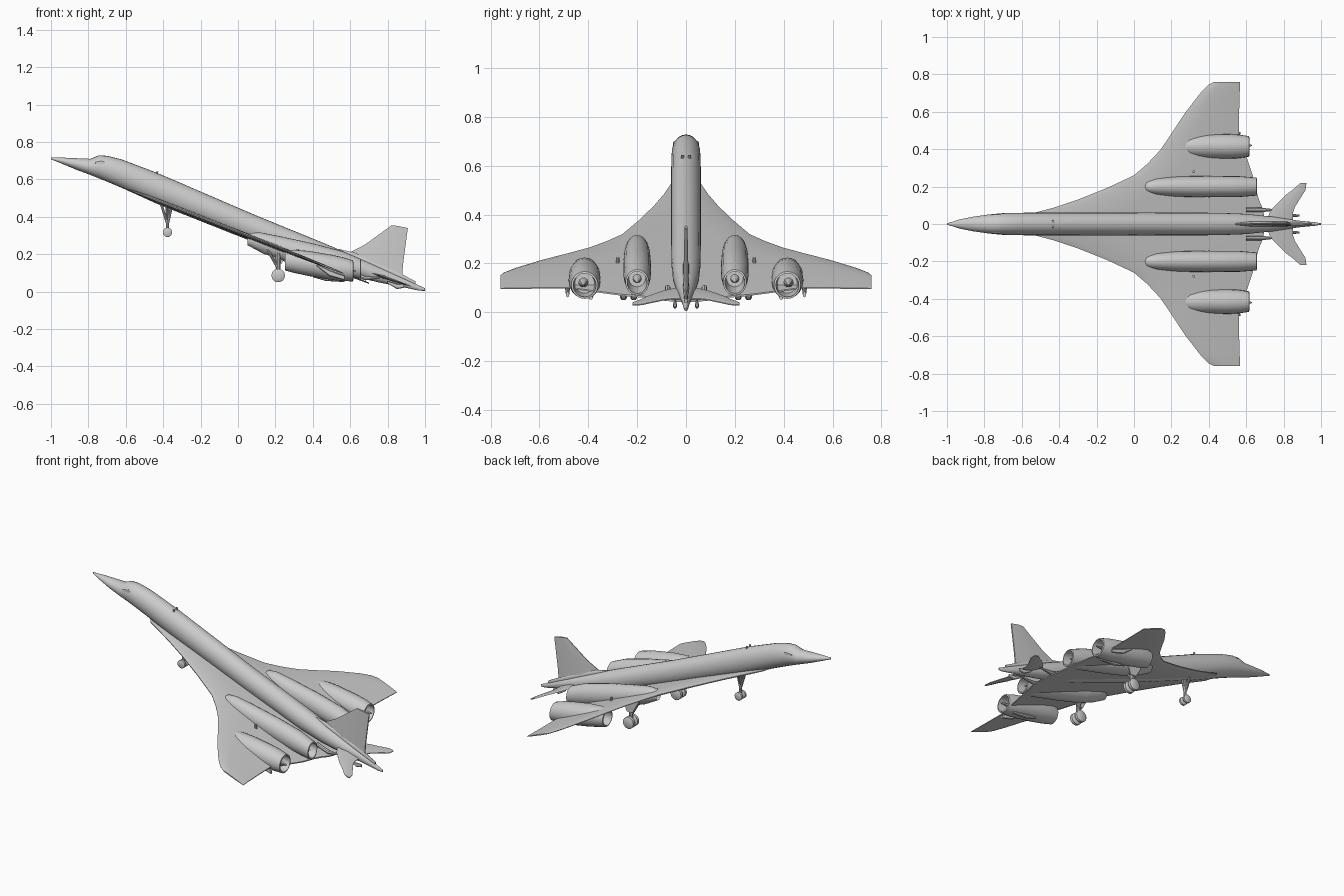
import bpy, bmesh, math
from mathutils import Vector


def make(name, verts, faces, angle=35):
    me = bpy.data.meshes.new(name)
    me.from_pydata(verts, [], faces)
    bm = bmesh.new()
    bm.from_mesh(me)
    bmesh.ops.recalc_face_normals(bm, faces=bm.faces)
    bm.to_mesh(me)
    bm.free()
    ob = bpy.data.objects.new(name, me)
    bpy.context.collection.objects.link(ob)
    bpy.ops.object.select_all(action='DESELECT')
    ob.select_set(True)
    bpy.context.view_layer.objects.active = ob
    bpy.ops.object.shade_smooth_by_angle(angle=math.radians(angle))
    return ob


def skin(name, rings, angle=35):
    """Join equal-length point rings into a closed, capped body."""
    n = len(rings[0])
    verts = [p for r in rings for p in r]
    faces = [(i * n + k, i * n + (k + 1) % n, (i + 1) * n + (k + 1) % n, (i + 1) * n + k)
             for i in range(len(rings) - 1) for k in range(n)]
    last = (len(rings) - 1) * n
    faces += [tuple(range(n))[::-1], tuple(range(last, last + n))]
    return make(name, verts, faces, angle)


def body(name, sections, y=0, n=20):
    """Loft of upright ellipses along x: (x, centre z, half width, half height)."""
    rings = [[(x, y + w * math.cos(2 * math.pi * k / n), z + h * math.sin(2 * math.pi * k / n))
              for k in range(n)] for x, z, w, h in sections]
    return skin(name, rings)


def rod(name, a, b, r1, r2, n=10):
    a, b = Vector(a), Vector(b)
    q = (b - a).to_track_quat('Z', 'Y')
    ring = lambda c, r: [tuple(c + q @ Vector((r * math.cos(2 * math.pi * k / n),
                         r * math.sin(2 * math.pi * k / n), 0))) for k in range(n)]
    return skin(name, [ring(a, r1), ring(b, r2)])


def wheel(name, x, y, z, r, w):
    n, rings = 18, []
    for dy, s in ((-.5, .75), (-.3, 1), (.3, 1), (.5, .75)):
        rings.append([(x + r * s * math.cos(2 * math.pi * k / n), y + dy * w,
                       z + r * s * math.sin(2 * math.pi * k / n)) for k in range(n)])
    return skin(name, rings)


def wing_z(x):
    return 0.318 - 0.39 * x


# Fuselage: x, top z, bottom z, half width
profile = [(-1, .718, .708, .003), (-.93, .716, .679, .025), (-.86, .713, .65, .039),
           (-.79, .71, .624, .049), (-.745, .728, .606, .054), (-.70, .726, .588, .058),
           (-.62, .706, .554, .06), (-.43, .634, .468, .061), (.09, .41, .262, .061),
           (.45, .263, .128, .06), (.6, .2, .084, .054), (.75, .134, .05, .038),
           (.88, .074, .024, .018), (.97, .032, .005, .009), (1, .018, .004, .004)]
body("fuselage", [(x, (t + b) / 2, w, (t - b) / 2) for x, t, b, w in profile], n=24)

# Cockpit windows as slightly raised panes
for s in (-1, 1):
    body("cockpit_window", [(-.765, .69, .004, .004), (-.73, .688, .008, .014),
                            (-.69, .68, .004, .008)], y=s * .046, n=8)

# Delta wing: y, leading x, trailing x, half thickness
stations = [(0, -.6, .70, .014), (.05, -.57, .695, .014), (.09, -.42, .685, .014),
            (.13, -.30, .668, .014), (.19, -.15, .65, .014), (.26, 0, .635, .013),
            (.32, .07, .615, .012), (.395, .14, .59, .011), (.475, .195, .56, .01),
            (.59, .27, .562, .009), (.70, .355, .565, .007), (.745, .40, .567, .006),
            (.76, .43, .568, .004)]
full = [(-y, a, b, t) for y, a, b, t in stations[:0:-1]] + stations
rings = []
for y, a, b, t in full:
    loop = [(0, .2), (.08, .8), (.35, 1), (.75, .7), (1, .25),
            (1, -.25), (.75, -.7), (.35, -1), (.08, -.8), (0, -.2)]
    rings.append([(a + (b - a) * u, y, wing_z(a + (b - a) * u) + v * t) for u, v in loop])
skin("delta_wing", rings)

# Tail fin: blade tapering in thickness towards its edges
fin = [[(.56, .19), (.70, .13), (.876, .06)], [(.68, .252), (.77, .215), (.883, .15)],
       [(.822, .355), (.86, .35), (.908, .34)]]
rings = []
for row, t in zip(fin, (.012, .009, .006)):
    (a, za), (m, zm), (b, zb) = row
    rings.append([(a, -.002, za), (m, -t, zm), (b, -.004, zb),
                  (b, .004, zb), (m, t, zm), (a, .002, za)])
skin("tail_fin", rings)

# Fin fairing along the fuselage spine
body("fin_fairing", [(.54, .222, .004, .006), (.62, .19, .013, .02), (.8, .112, .013, .022),
                     (.95, .045, .006, .01)], n=10)

for s in (-1, 1):
    # Swept tailplane: y, leading x, trailing x
    rings = []
    for y, a, b, t in ((0, .70, .85, .01), (.06, .725, .85, .009), (.09, .745, .86, .008),
                       (.155, .81, .9, .006), (.18, .845, .917, .005), (.22, .89, .922, .004)):
        m = (a + b) / 2
        h = lambda x: .098 - .34 * (x - .72)
        rings.append([(a, s * y, h(a)), (m, s * y, h(m) + t), (b, s * y, h(b) + .002),
                      (b, s * y, h(b) - .002), (m, s * y, h(m) - t)])
    skin("tailplane", rings)
    # Rear fuselage strake joining wing and tailplane
    body("rear_strake", [(.6, .1, .012, .012), (.68, .072, .012, .012), (.76, .075, .003, .004)],
         y=s * .075, n=8)

    # Inner engine: long housing with hollow intake and nozzle
    body("inner_engine", [(.22, .22, .03, .03), (.14, .235, .035, .035), (.05, .275, .022, .026),
                          (.07, .276, .033, .038), (.12, .264, .045, .052), (.22, .233, .054, .064),
                          (.4, .19, .057, .068), (.56, .15, .056, .066), (.655, .122, .048, .053),
                          (.657, .122, .041, .045), (.57, .14, .034, .036)], y=s * .2)
    # Outer engine: shorter and less pitched than the wing
    body("outer_engine", [(.34, .155, .04, .04), (.25, .165, .042, .045), (.252, .166, .049, .053),
                          (.30, .162, .058, .062), (.38, .15, .064, .067), (.5, .13, .066, .067),
                          (.56, .12, .063, .064), (.615, .111, .055, .056), (.617, .111, .047, .048),
                          (.54, .12, .04, .042)], y=s * .415)
    # Exhaust cones
    body("inner_exhaust_cone", [(.56, .14, .02, .02), (.64, .122, .003, .003)], y=s * .2, n=10)
    body("outer_exhaust_cone", [(.53, .122, .022, .022), (.632, .11, .003, .003)], y=s * .42, n=10)
    # Flap actuators and small service pods
    body("flap_actuator", [(.42, .142, .004, .004), (.49, .098, .01, .016),
                           (.57, .073, .007, .012)], y=s * .485, n=8)
    body("engine_pod", [(.40, .085, .006, .008), (.47, .07, .012, .013),
                        (.57, .06, .008, .009)], y=s * .39, n=8)
    body("tail_hinge", [(.80, .05, .004, .006), (.85, .028, .009, .014),
                        (.885, .03, .005, .01)], y=s * .045, n=8)
    # Wing and spine beacons
    rod("wing_beacon", (.32, s * .28, .19), (.32, s * .28, .225), .008, .007)
    rod("spine_beacon", (-.435, s * .014, .61), (-.432, s * .014, .643), .008, .006)

    # Main landing gear: tapered leg, braces, axle, paired wheels
    y = s * .235
    rod("main_gear_leg", (.215, y, .245), (.215, y, .085), .016, .01)
    rod("main_gear_drag_brace", (.135, y, .265), (.208, y, .135), .009, .007)
    rod("main_gear_side_brace", (.23, s * .17, .23), (.215, y, .13), .007, .006)
    make("main_gear_door", [(.13, y + .012, .265), (.26, y + .012, .22), (.235, y + .012, .15),
                            (.195, y + .012, .15), (.13, y + .016, .265), (.26, y + .016, .22),
                            (.235, y + .016, .15), (.195, y + .016, .15)],
         [(0, 1, 2, 3), (4, 5, 6, 7), (0, 1, 5, 4), (1, 2, 6, 5), (2, 3, 7, 6), (3, 0, 4, 7)])
    rod("main_gear_axle", (.215, y - .03, .086), (.215, y + .03, .086), .009, .009)
    for d in (-.021, .021):
        wheel("main_wheel", .215, y + d, .086, .036, .028)

    # Nose gear wheel and side brace
    wheel("nose_wheel", -.377, s * .017, .317, .025, .02)
    rod("nose_gear_side_brace", (-.385, s * .035, .475), (-.378, 0, .37), .006, .005)

# Nose gear leg, fore and aft braces, axle
rod("nose_gear_leg", (-.377, 0, .48), (-.377, 0, .317), .012, .008)
rod("nose_gear_front_brace", (-.415, 0, .485), (-.38, 0, .365), .008, .006)
rod("nose_gear_rear_brace", (-.352, 0, .465), (-.374, 0, .365), .007, .006)
rod("nose_gear_axle", (-.377, -.02, .317), (-.377, .02, .317), .007, .007)
